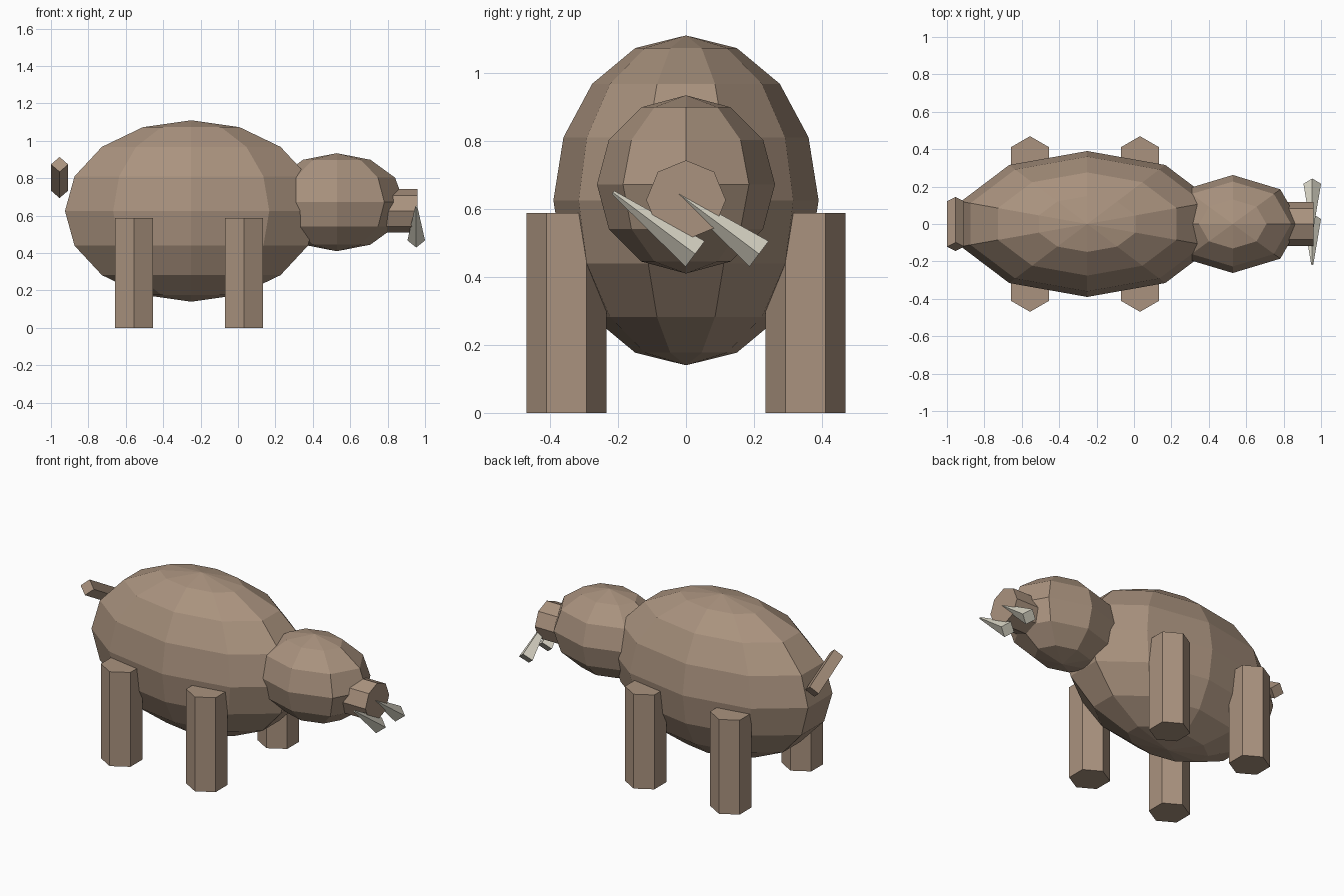
import bpy
import bmesh
from math import radians
from mathutils import Euler, Matrix

if "Cube" in bpy.data.objects:
    bpy.data.objects.remove(bpy.data.objects["Cube"])


def material(name, rgb):
    mat = bpy.data.materials.new(name)
    mat.diffuse_color = (*rgb, 1.0)
    mat.use_nodes = True
    mat.node_tree.nodes["Principled BSDF"].inputs["Base Color"].default_value = mat.diffuse_color
    return mat


HIDE = material("hide", (0.40, 0.29, 0.21))
IVORY = material("ivory", (0.74, 0.71, 0.60))


def finish(name, bm, mat, location, rotation=(0, 0, 0)):
    turn = Euler([radians(a) for a in rotation]).to_matrix().to_4x4()
    bm.transform(Matrix.Translation(location) @ turn)
    bmesh.ops.recalc_face_normals(bm, faces=bm.faces)
    mesh = bpy.data.meshes.new(name)
    bm.to_mesh(mesh)
    bm.free()
    mesh.materials.append(mat)
    obj = bpy.data.objects.new(name, mesh)
    bpy.context.collection.objects.link(obj)
    return obj


def ellipsoid(name, location, radii, segments, rings):
    bm = bmesh.new()
    bmesh.ops.create_uvsphere(bm, u_segments=segments, v_segments=rings, radius=1)
    bm.transform(Matrix.Diagonal((*radii, 1)))
    return finish(name, bm, HIDE, location)


def prism(name, location, sides, r_bottom, r_top, length, rotation=(0, 0, 0), mat=HIDE):
    bm = bmesh.new()
    bmesh.ops.create_cone(bm, cap_ends=True, segments=sides, radius1=r_bottom,
                          radius2=r_top, depth=length)
    return finish(name, bm, mat, location, rotation)


# Body and head
ellipsoid("body", (-0.25, 0, 0.625), (0.71, 0.39, 0.485), 10, 8)
ellipsoid("head", (0.528, 0, 0.672), (0.36, 0.262, 0.262), 8, 6)

# Snout pointing along +x
prism("snout", (0.86, 0, 0.626), 8, 0.117, 0.117, 0.2, (0, 90, 0))

# Four hexagonal legs
for side, s in (("right", -1), ("left", 1)):
    for end, x in (("rear", -0.556), ("front", 0.032)):
        prism(f"{end}_{side}_leg", (x, s * 0.352, 0.294), 6, 0.1175, 0.1175, 0.588)

# Two parallel tapered tusks, tilted sideways
for side, s in (("right", -1), ("left", 1)):
    prism(f"{side}_tusk", (0.953, s * 0.094, 0.558), 4, 0.047, 0.006, 0.302,
          (53.2, 0, 0), IVORY)

# Square tail, tilted sideways
prism("tail", (-0.954, 0, 0.804), 4, 0.046, 0.046, 0.28, (60, 0, 0))
